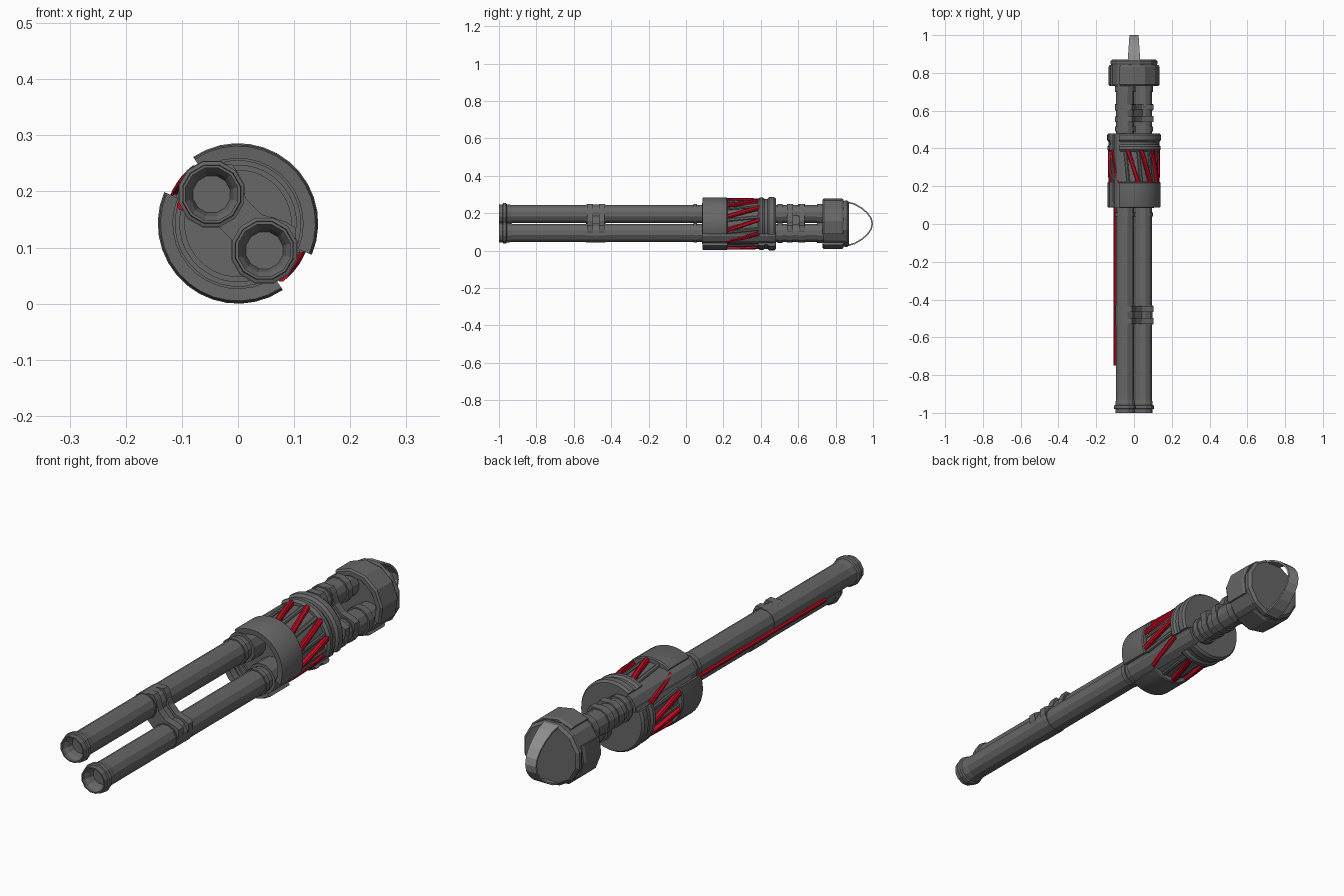
import bpy, bmesh, math
from mathutils import Vector

if "Cube" in bpy.data.objects:
    bpy.data.objects.remove(bpy.data.objects["Cube"])

CX, CZ = 0.0, 0.143                      # main axis runs along y
TUBES = [(-0.047, 0.195), (0.047, 0.095)]
GAPS = [(-23, 124), (157, 304)]          # arcs covered by the split shells


def material(name, rgb):
    m = bpy.data.materials.new(name)
    m.diffuse_color = (*rgb, 1)
    m.use_nodes = True
    m.node_tree.nodes["Principled BSDF"].inputs["Base Color"].default_value = m.diffuse_color
    return m


GREY = material("gunmetal grey", (0.135, 0.135, 0.135))
LIGHT = material("light steel", (0.27, 0.27, 0.27))
RED = material("red", (0.55, 0.004, 0.018))


def finish(name, bm, mat, smooth=False):
    bmesh.ops.remove_doubles(bm, verts=bm.verts, dist=1e-6)
    bmesh.ops.recalc_face_normals(bm, faces=bm.faces)
    me = bpy.data.meshes.new(name)
    bm.to_mesh(me)
    bm.free()
    me.materials.append(mat)
    ob = bpy.data.objects.new(name, me)
    bpy.context.collection.objects.link(ob)
    if smooth:
        bpy.ops.object.select_all(action='DESELECT')
        ob.select_set(True)
        bpy.context.view_layer.objects.active = ob
        bpy.ops.object.shade_smooth_by_angle(angle=math.radians(25))
    return ob


def polar(r, deg, y, c=(CX, CZ)):
    a = math.radians(deg)
    return Vector((c[0] + r * math.cos(a), y, c[1] + r * math.sin(a)))


def skin(bm, rings, loop, closed):
    """Join successive rings of points with quads; cap the ends of an open sweep."""
    rows = [[bm.verts.new(p) for p in ring] for ring in rings]
    k = len(rows[0])
    pairs = list(zip(rows, rows[1:])) + ([(rows[-1], rows[0])] if loop else [])
    for a, b in pairs:
        for i in range(k if closed else k - 1):
            j = (i + 1) % k
            bm.faces.new((a[i], a[j], b[j], b[i]))
    if not loop:
        bm.faces.new(rows[0])
        bm.faces.new(rows[-1])


def clean(bm):
    bmesh.ops.remove_doubles(bm, verts=bm.verts, dist=1e-6)
    bmesh.ops.dissolve_degenerate(bm, edges=bm.edges, dist=1e-6)


def lathe(name, prof, n, mat=GREY, c=(CX, CZ), smooth=False, phase=0.5):
    """Full turn of an (r, y) profile that starts and ends on the axis."""
    bm = bmesh.new()
    skin(bm, [[polar(r, 360 * (i + phase) / n, y, c) for r, y in prof]
              for i in range(n)], True, False)
    clean(bm)
    return finish(name, bm, mat, smooth)


def shells(name, prof, n, smooth=True):
    """Closed (r, y) profile swept over the two arcs of a split sleeve."""
    bm = bmesh.new()
    for a0, a1 in GAPS:
        skin(bm, [[polar(r, a0 + (a1 - a0) * i / n, y) for r, y in prof]
                  for i in range(n + 1)], False, True)
    return finish(name, bm, GREY, smooth)


def plate(name, uv, y0, y1):
    """Prism across both tubes; v points along the line joining them."""
    s = math.sqrt(0.5)
    bm = bmesh.new()
    skin(bm, [[Vector((CX + (u - v) * s, y, 0.002 + CZ + (u + v) * s)) for u, v in uv]
              for y in (y0, y1)], False, True)
    return finish(name, bm, GREY)


def ring(r, y0, y1):
    return [(0.05, y0), (r, y0), (r, y1), (0.05, y1)]


# Twin tubes with flared muzzles, shallow bores and raised bands
tube = [(0, -0.95), (0.034, -0.95), (0.04, -0.972), (0.048, -0.985), (0.048, -1.0),
        (0.053, -1.0), (0.054, -0.98), (0.06, -0.978), (0.06, -0.962), (0.054, -0.958),
        (0.053, -0.945), (0.05, -0.93)]
tube += ring(0.0525, -0.535, -0.43) + ring(0.055, 0.04, 0.06) + ring(0.0615, 0.085, 0.478)
tube += ring(0.056, 0.49, 0.515) + ring(0.055, 0.54, 0.57) + ring(0.055, 0.60, 0.635)
tube += ring(0.056, 0.70, 0.73) + [(0.05, 0.80), (0, 0.80)]
for side, c in zip(("upper", "lower"), TUBES):
    lathe(side + "_tube", tube, 12, c=c)

# Brace plates joining the tubes, with a recessed web between each pair
half = [(0.066, 0.08), (0.061, 0.06), (0.04, 0.02)]
tail = [(0.045, 0.1), (0, 0.12), (-0.03, 0.07)]
brace = half + [(u, -v) for u, v in reversed(half)] + \
    [(u, -v) for u, v in tail] + list(reversed(tail))
web = [(0.03, 0.07), (0.03, -0.07), (-0.026, -0.07), (-0.026, 0.07)]
for label, a, b in (("front", -0.53, -0.465), ("rear", 0.54, 0.603)):
    plate(label + "_brace_a", brace, a, a + 0.032)
    plate(label + "_brace_b", brace, b, b + 0.03)
    plate(label + "_brace_web", web, a + 0.01, b + 0.02)

# Sleeve core with a stepped front recess
lathe("sleeve_core", [(0, 0.16), (0.095, 0.16), (0.095, 0.15), (0.104, 0.15), (0.104, 0.135),
                      (0.112, 0.135), (0.112, 0.12), (0.121, 0.12), (0.121, 0.472),
                      (0, 0.472)], 32, smooth=True)

# Split outer shells of the sleeve
shells("front_sleeve_shell", [(0.116, 0.09), (0.138, 0.088), (0.141, 0.095),
                              (0.141, 0.217), (0.137, 0.222), (0.116, 0.222)], 14)
shells("rear_sleeve_shell", [(0.11, 0.385), (0.132, 0.385), (0.141, 0.395), (0.141, 0.41),
                             (0.134, 0.42), (0.134, 0.435), (0.143, 0.445),
                             (0.143, 0.47), (0.136, 0.48), (0.0, 0.48)], 14)

# Twisted red strips and straight grey ribs around the sleeve waist
def strips(name, items, y0, y1, twist, w, mat):
    bm = bmesh.new()
    for mid, r in items:
        rows = []
        for i in range(5):
            t = i / 4
            a, y = mid + twist * (t - 0.5), y0 + (y1 - y0) * t
            rows.append([polar(rr, a + d, y) for rr, d in
                         ((0.115, -w), (r - 0.004, -w), (r, -w * 0.5),
                          (r, w * 0.5), (r - 0.004, w), (0.115, w))])
        skin(bm, rows, False, True)
    return finish(name, bm, mat)


mids = [(143, 0.131), (92, 0.138), (60, 0.138), (29, 0.138), (-3, 0.138)]
strips("red_strips", [(a + k, r) for k in (0, 180) for a, r in mids], 0.215, 0.392, 25, 5, RED)
strips("waist_ribs", [(a + k, 0.128) for k in (0, 180) for a in (108, 76, 45, 13, -17)],
       0.22, 0.39, 8, 4, GREY)

# Thin red rod beside the upper tube
lathe("red_rod", [(0, -0.75), (0.009, -0.75), (0.009, 0.1), (0, 0.1)], 8, RED,
      c=(-0.1, 0.175))

# End cap: faceted core, split rim and chamfered back
lathe("end_cap_core", [(0, 0.775), (0.1, 0.775), (0.108, 0.735), (0.126, 0.735), (0.126, 0.845),
                       (0.129, 0.85), (0.129, 0.862), (0.118, 0.872), (0, 0.872)], 12)
shells("end_cap_rim", [(0.112, 0.73), (0.13, 0.73), (0.136, 0.738), (0.136, 0.832),
                       (0.13, 0.842), (0.112, 0.842)], 5, False)

# Strap loop on the back of the cap
arch = [(0.855, 0.118), (0.9, 0.106), (0.94, 0.083), (0.97, 0.057), (0.99, 0.028)]
path = arch + [(0.996, 0)] + [(y, -z) for y, z in reversed(arch)]
bm = bmesh.new()
rows = []
for y, z in path:
    t = (y - 0.855) / 0.141
    w = 0.034 - 0.01 * t
    n = Vector((0, 0.3 + t, z * 9)).normalized() * 0.004
    p = Vector((CX, y, CZ + z))
    rows.append([p + n + Vector((w, 0, 0)), p + n - Vector((w, 0, 0)),
                 p - n - Vector((w, 0, 0)), p - n + Vector((w, 0, 0))])
skin(bm, rows, False, True)
finish("strap_loop", bm, LIGHT)
